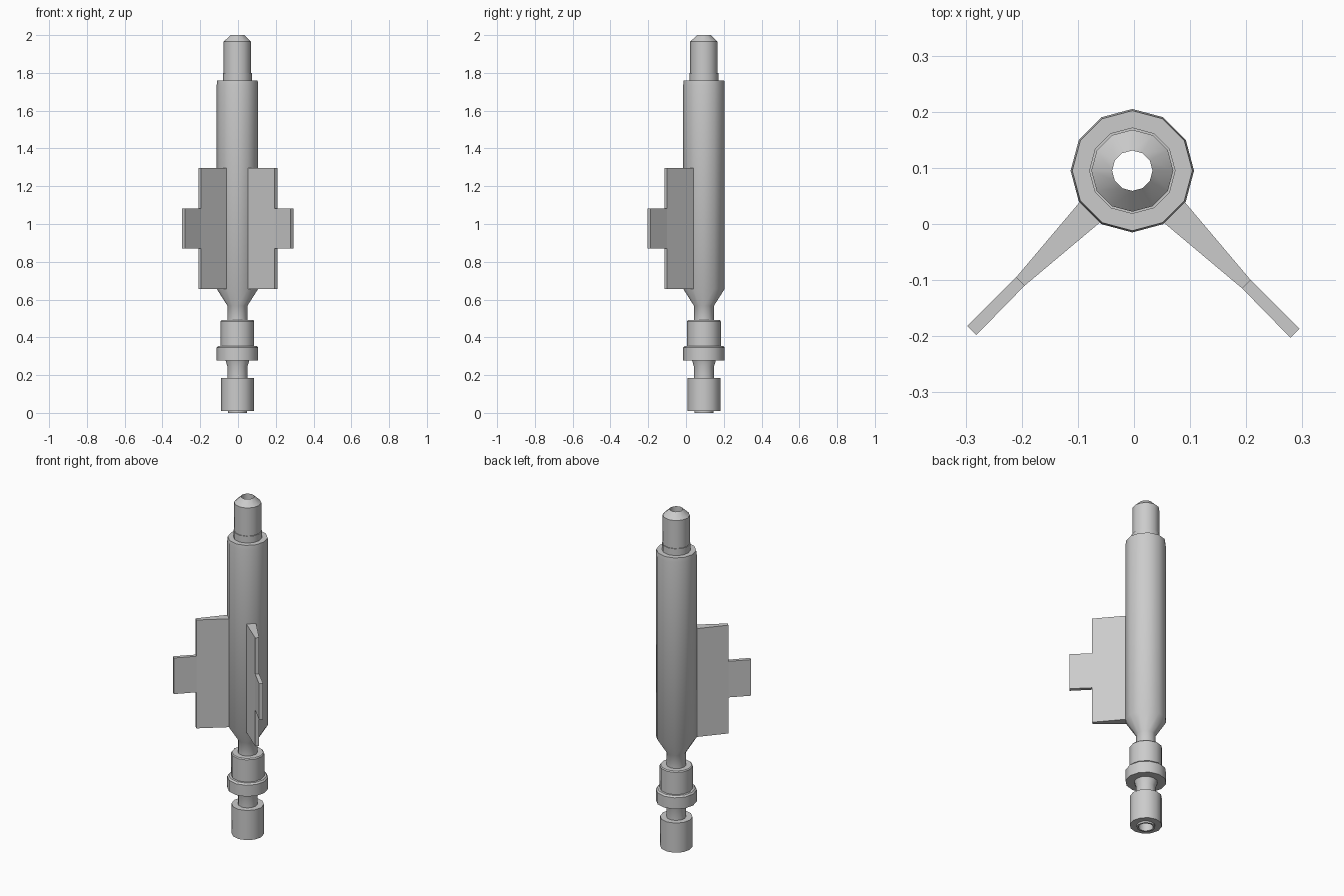
import bpy, bmesh, math

if "Cube" in bpy.data.objects:
    bpy.data.objects.remove(bpy.data.objects["Cube"])

AXIS = (-0.003, 0.095)   # centre line of the turned parts
SIDES = 12


def make_object(name, bm, smooth=False):
    bmesh.ops.recalc_face_normals(bm, faces=bm.faces)
    mesh = bpy.data.meshes.new(name)
    bm.to_mesh(mesh)
    bm.free()
    obj = bpy.data.objects.new(name, mesh)
    bpy.context.collection.objects.link(obj)
    if smooth:
        bpy.ops.object.select_all(action='DESELECT')
        obj.select_set(True)
        bpy.context.view_layer.objects.active = obj
        bpy.ops.object.shade_smooth_by_angle(angle=math.radians(38))
    return obj


def lathe(name, profile):
    """Spin a closed (radius, z) outline around the shared axis."""
    bm = bmesh.new()
    rings = []
    for r, z in profile:
        rings.append([bm.verts.new((AXIS[0] + r * math.cos(a), AXIS[1] + r * math.sin(a), z))
                      for a in (math.tau * i / SIDES for i in range(SIDES))])
    for lower, upper in zip(rings, rings[1:] + rings[:1]):
        for i in range(SIDES):
            j = (i + 1) % SIDES
            bm.faces.new((lower[i], lower[j], upper[j], upper[i]))
    return make_object(name, bm, smooth=True)


def plate(name, outline, z0, z1):
    """Extrude a plan outline upward from z0 to z1."""
    bm = bmesh.new()
    face = bm.faces.new([bm.verts.new((x, y, z0)) for x, y in outline])
    new = bmesh.ops.extrude_face_region(bm, geom=[face])["geom"]
    bmesh.ops.translate(bm, vec=(0, 0, z1 - z0),
                        verts=[v for v in new if isinstance(v, bmesh.types.BMVert)])
    return make_object(name, bm)


# Hollow stem: base cup, neck, collar, upper neck, barrel and tapered tip
lathe("turned_body", [
    (0.040, 0.0), (0.050, 0.0), (0.050, 0.01),
    (0.087, 0.01), (0.087, 0.185),
    (0.053, 0.185), (0.053, 0.245), (0.063, 0.278),
    (0.110, 0.278), (0.110, 0.345), (0.102, 0.354),
    (0.089, 0.354), (0.089, 0.485), (0.084, 0.491),
    (0.053, 0.491), (0.053, 0.567), (0.110, 0.657),
    (0.110, 1.735), (0.107, 1.76),
    (0.077, 1.76), (0.077, 1.80), (0.073, 1.80), (0.073, 1.965),
    (0.036, 2.0), (0.036, 1.95),
])

# Pair of tapered fins, each with a narrower tab at the outer edge
for label, side, dx, dy in (("right", 1, 0.0, 0.0), ("left", -1, -0.002, 0.005)):
    def place(points):
        return [(side * x + dx, y + dy) for x, y in points]
    plate(label + "_fin",
          place([(0.050, 0.005), (0.193, -0.115), (0.208, -0.1), (0.088, 0.042), (0.06, 0.05)]),
          0.657, 1.297)
    plate(label + "_fin_tab",
          place([(0.193, -0.115), (0.279, -0.203), (0.295, -0.187), (0.208, -0.1)]),
          0.87, 1.083)
